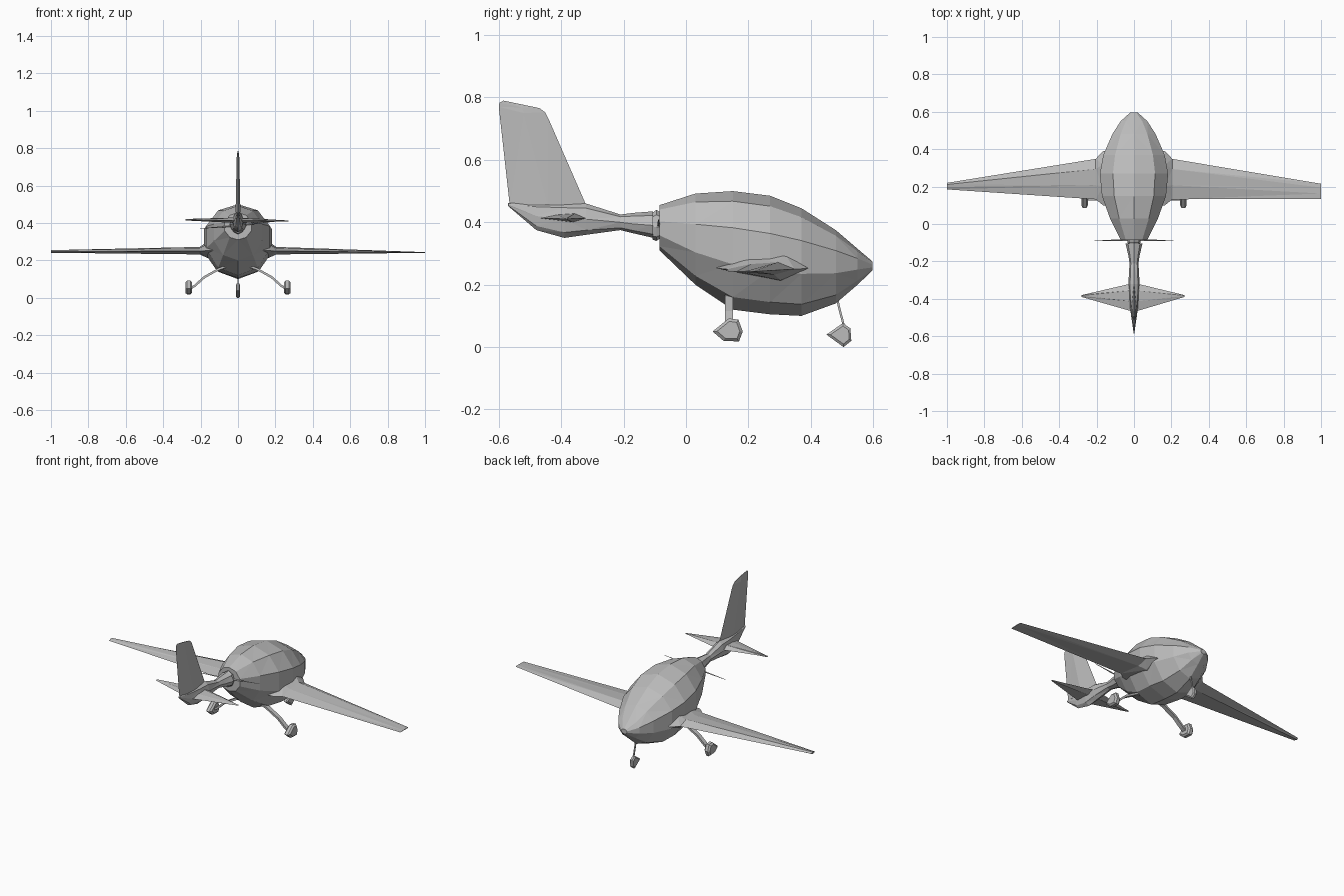
import bpy
import bmesh
import math
from mathutils import Vector

cube = bpy.data.objects.get("Cube")
if cube:
    bpy.data.objects.remove(cube, do_unlink=True)

grey = bpy.data.materials.new("plain grey")
grey.use_nodes = True
grey.diffuse_color = (0.5, 0.5, 0.5, 1)
grey.node_tree.nodes["Principled BSDF"].inputs["Base Color"].default_value = (0.5, 0.5, 0.5, 1)


def loft(name, rings):
    """Skin a list of equal-sized point rings and cap both ends."""
    bm = bmesh.new()
    loops = [[bm.verts.new(p) for p in ring] for ring in rings]
    n = len(loops[0])
    for a, b in zip(loops, loops[1:]):
        for i in range(n):
            j = (i + 1) % n
            bm.faces.new((a[i], a[j], b[j], b[i]))
    bm.faces.new(loops[0])
    bm.faces.new(loops[-1])
    bmesh.ops.triangulate(bm, faces=bm.faces)
    bmesh.ops.recalc_face_normals(bm, faces=bm.faces)
    mesh = bpy.data.meshes.new(name)
    bm.to_mesh(mesh)
    bm.free()
    mesh.materials.append(grey)
    ob = bpy.data.objects.new(name, mesh)
    bpy.context.scene.collection.objects.link(ob)
    return ob


def body(name, stations, sides):
    """Stations are (y, bottom, top, half width, height of the widest point)."""
    rings = []
    for y, low, high, half, mid in stations:
        ring = []
        for i in range(sides):
            a = 2 * math.pi * i / sides + math.pi / 2
            s = math.sin(a)
            ring.append((half * math.cos(a), y, mid + s * (high - mid if s > 0 else mid - low)))
        rings.append(ring)
    return loft(name, rings)


def blade(name, sections):
    """Sections are (x, rear y, front y, z, thickness) of a flat lens-shaped surface."""
    rings = []
    for x, rear, front, z, t in sections:
        c = front - rear
        rings.append([(x, rear, z), (x, rear + 0.35 * c, z + t * 0.4),
                      (x, rear + 0.75 * c, z + t * 0.55), (x, front, z),
                      (x, rear + 0.7 * c, z - t * 0.45)])
    return loft(name, rings)


def pod(name, x, half, outline):
    """Wheel fairing: a side outline in (y, z), narrowed at both faces."""
    cy = sum(p[0] for p in outline) / len(outline)
    cz = sum(p[1] for p in outline) / len(outline)
    rings = []
    for dx, s in ((-1, 0.75), (-0.5, 1), (0.5, 1), (1, 0.75)):
        rings.append([(x + dx * half, cy + (y - cy) * s, cz + (z - cz) * s) for y, z in outline])
    return loft(name, rings)


def strut(name, path, width, depth):
    """Flat leg: rectangles (width along y, depth across) along a path."""
    pts = [Vector(p) for p in path]
    rings = []
    for i, p in enumerate(pts):
        d = (pts[min(i + 1, len(pts) - 1)] - pts[max(i - 1, 0)]).normalized()
        across = d.cross(Vector((0, 1, 0))).normalized() * depth / 2
        along = across.cross(d).normalized() * width / 2
        rings.append([p + across + along, p + across - along, p - across - along, p - across + along])
    return loft(name, rings)


# Egg-shaped cabin, nose toward +y
body("fuselage", [
    (-0.085, 0.31, 0.455, 0.075, 0.38),
    (0.03, 0.20, 0.492, 0.135, 0.35),
    (0.15, 0.12, 0.50, 0.18, 0.33),
    (0.27, 0.105, 0.485, 0.192, 0.31),
    (0.37, 0.10, 0.445, 0.172, 0.295),
    (0.48, 0.14, 0.375, 0.122, 0.28),
    (0.55, 0.20, 0.315, 0.075, 0.27),
    (0.597, 0.245, 0.275, 0.02, 0.26)], 10)

# Propeller collar between cabin and boom, with two thin blades
body("propeller_hub", [(-0.108, 0.345, 0.43, 0.03, 0.385),
                       (-0.095, 0.34, 0.44, 0.036, 0.385),
                       (-0.08, 0.35, 0.43, 0.036, 0.385)], 8)
for side, tip_z in ((-1, 0.37), (1, 0.41)):
    blade("propeller_blade", [(0, -0.092, -0.082, 0.385, 0.008),
                              (side * 0.1, -0.092, -0.084, (0.385 + tip_z) / 2, 0.006),
                              (side * 0.21, -0.088, -0.085, tip_z, 0.002)])

# Boom that swells into the tail
body("tail_boom", [
    (-0.57, 0.452, 0.462, 0.004, 0.457),
    (-0.48, 0.375, 0.462, 0.017, 0.42),
    (-0.39, 0.35, 0.462, 0.028, 0.41),
    (-0.32, 0.36, 0.46, 0.03, 0.41),
    (-0.21, 0.375, 0.425, 0.024, 0.40),
    (-0.17, 0.365, 0.43, 0.03, 0.395),
    (-0.105, 0.35, 0.435, 0.045, 0.39)], 8)

# Swept fin: each level is a thin diamond in plan
loft("tail_fin", [
    [(0, rear, z0), (t, (rear + front) / 2, (z0 + z1) / 2),
     (0, front, z1), (-t, (rear + front) / 2, (z0 + z1) / 2)]
    for rear, z0, front, z1, t in (
        (-0.565, 0.455, -0.32, 0.455, 0.013),
        (-0.60, 0.77, -0.44, 0.73, 0.007),
        (-0.598, 0.783, -0.452, 0.753, 0.005),
        (-0.585, 0.79, -0.47, 0.766, 0.003))])

# Diamond tailplane
blade("tailplane", [(-0.28, -0.39, -0.38, 0.417, 0.008),
                    (0, -0.47, -0.315, 0.413, 0.03),
                    (0.27, -0.39, -0.38, 0.411, 0.004)])

# Wings with flared roots; the tips differ a little
for name, side, rear, front, z, thick in (("left_wing", 1, 0.135, 0.215, 0.242, 0.004),
                                          ("right_wing", -1, 0.185, 0.22, 0.247, 0.014)):
    blade(name, [(side * 0.1, 0.09, 0.40, 0.255, 0.10),
                 (side * 0.165, 0.10, 0.39, 0.252, 0.085),
                 (side * 0.205, 0.132, 0.348, 0.25, 0.04),
                 (side, rear, front, z, thick)])

# Main gear
for side, name in ((1, "left"), (-1, "right")):
    strut(name + "_main_leg", [(side * x, 0.138, z) for x, z in
                               ((0.04, 0.175), (0.10, 0.155), (0.18, 0.11), (0.23, 0.065), (0.255, 0.05))],
          0.026, 0.012)
    pod(name + "_main_wheel", side * 0.264, 0.018,
        [(0.085, 0.05), (0.12, 0.02), (0.17, 0.018), (0.182, 0.05), (0.168, 0.088), (0.137, 0.092)])

# Nose gear
strut("nose_leg", [(0, 0.48, 0.18), (0, 0.49, 0.13), (0, 0.508, 0.06)], 0.007, 0.007)
pod("nose_wheel", 0, 0.012,
    [(0.45, 0.04), (0.505, 0.0), (0.53, 0.02), (0.527, 0.06), (0.503, 0.077)])
